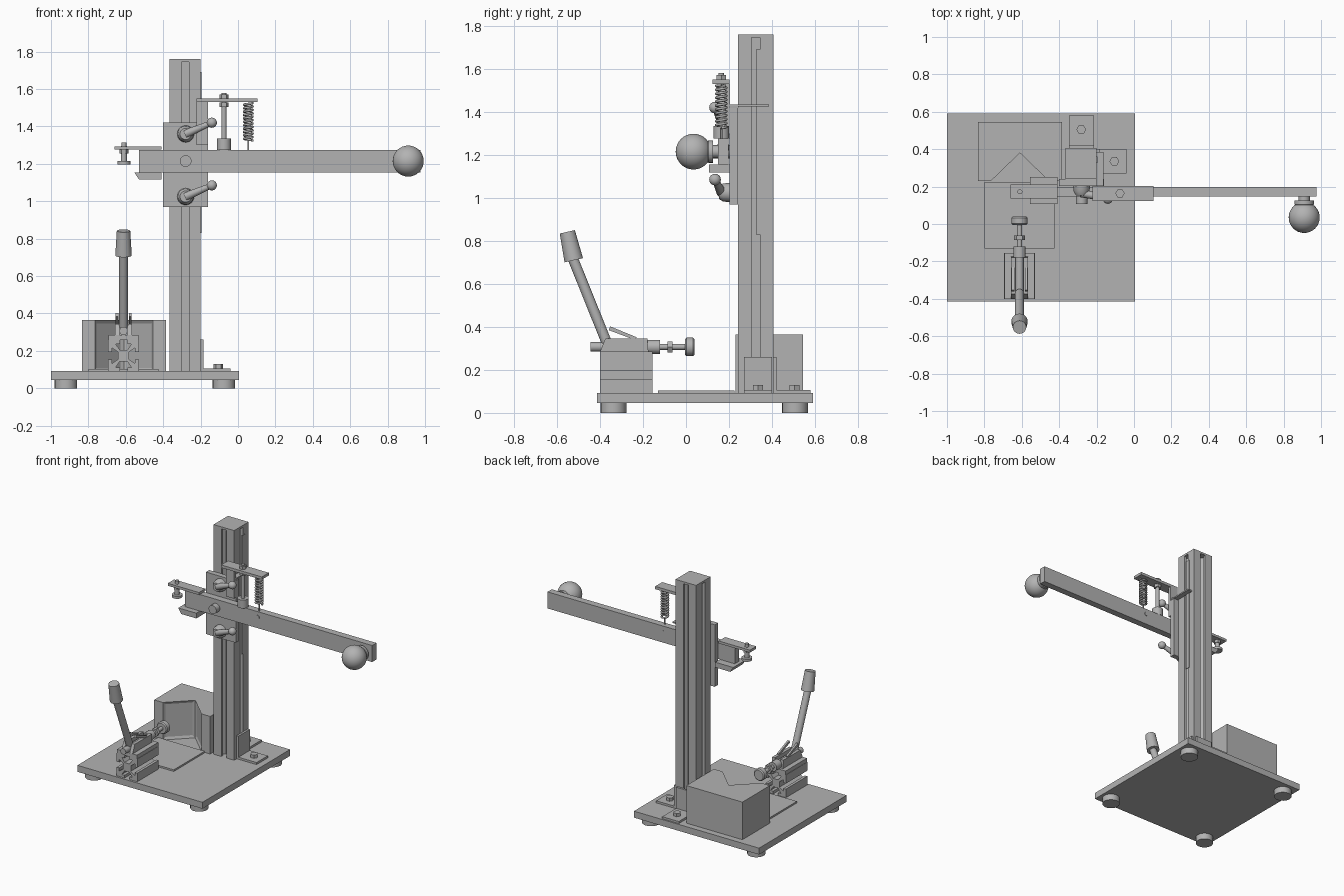
import bpy, bmesh, math
from mathutils import Vector

cube = bpy.data.objects.get("Cube")
if cube:
    bpy.data.objects.remove(cube, do_unlink=True)

grey = bpy.data.materials.new("machine_grey")
grey.use_nodes = True
grey.diffuse_color = (0.45, 0.45, 0.45, 1)
grey.node_tree.nodes["Principled BSDF"].inputs["Base Color"].default_value = grey.diffuse_color


def finish(name, bm, smooth=False):
    bmesh.ops.recalc_face_normals(bm, faces=bm.faces[:])
    mesh = bpy.data.meshes.new(name)
    bm.to_mesh(mesh)
    bm.free()
    mesh.materials.append(grey)
    ob = bpy.data.objects.new(name, mesh)
    bpy.context.collection.objects.link(ob)
    if smooth:
        bpy.ops.object.select_all(action='DESELECT')
        bpy.context.view_layer.objects.active = ob
        ob.select_set(True)
        bpy.ops.object.shade_smooth_by_angle(angle=math.radians(35))
    return ob


def prism(name, pts, axis, lo, hi):
    """Extrude a 2D outline along x, y or z."""
    place = {'x': lambda p, t: (t, p[0], p[1]),
             'y': lambda p, t: (p[0], t, p[1]),
             'z': lambda p, t: (p[0], p[1], t)}[axis]
    bm = bmesh.new()
    rings = [[bm.verts.new(place(p, t)) for p in pts] for t in (lo, hi)]
    for ring in rings:
        bm.faces.new(ring)
    for i in range(len(pts)):
        j = (i + 1) % len(pts)
        bm.faces.new((rings[0][i], rings[0][j], rings[1][j], rings[1][i]))
    return finish(name, bm)


def box(name, x, y, z):
    return prism(name, [(x[0], y[0]), (x[1], y[0]), (x[1], y[1]), (x[0], y[1])], 'z', *z)


def turned(name, start, direction, profile, sides=24):
    """Lathe a (distance, radius) profile about an axis."""
    rot = Vector(direction).to_track_quat('Z', 'Y')
    bm = bmesh.new()
    rings = []
    for d, r in profile:
        rings.append([bm.verts.new(Vector(start) + rot @ Vector(
            (r * math.cos(a), r * math.sin(a), d)))
            for a in (math.tau * i / sides for i in range(sides))])
    for a, b in zip(rings, rings[1:]):
        for i in range(sides):
            j = (i + 1) % sides
            bm.faces.new((a[i], a[j], b[j], b[i]))
    bm.faces.new(rings[0])
    bm.faces.new(rings[-1])
    return finish(name, bm, sides > 6)


def rod(name, a, b, r1, r2=None, sides=24):
    d = Vector(b) - Vector(a)
    return turned(name, a, d, [(0, r1), (d.length, r2 or r1)], sides)


def ball(name, centre, r):
    bm = bmesh.new()
    bmesh.ops.create_uvsphere(bm, u_segments=32, v_segments=16, radius=r)
    bmesh.ops.translate(bm, verts=bm.verts[:], vec=centre)
    return finish(name, bm, True)


def slotted(cx, cy, h=0.0825):
    """Square outline with a T-slot in each side."""
    side = [(h, -h), (h, -0.02), (h - 0.02, -0.02), (h - 0.02, -0.042), (h - 0.052, -0.02),
            (h - 0.052, 0.02), (h - 0.02, 0.042), (h - 0.02, 0.02), (h, 0.02)]
    out = []
    for c, s in ((1, 0), (0, 1), (-1, 0), (0, -1)):
        out += [(cx + u * c - v * s, cy + u * s + v * c) for u, v in side]
    return out


# Base plate, feet and mat
T = 0.092
box("base_plate", (-1, 0.005), (-0.415, 0.59), (0.045, T))
for i, x in enumerate((-0.92, -0.075)):
    for j, y in enumerate((-0.337, 0.507)):
        rod(f"foot_{i}{j}", (x, y, 0), (x, y, 0.045), 0.06)
box("work_mat", (-0.8, -0.425), (-0.13, 0.225), (T, 0.104))

# Slotted column with cap, scale and pointer
CX, CY = -0.2825, 0.3235
prism("column", slotted(CX, CY), 'z', T, 1.745)
box("column_cap", (-0.365, -0.2), (0.241, 0.406), (1.745, 1.76))
box("scale_strip", (-0.2, -0.196), (0.325, 0.36), (0.83, 1.69))
box("scale_pointer", (-0.2, -0.163), (0.205, 0.386), (1.425, 1.435))

# Angle brackets holding the column
box("side_bracket_foot", (-0.2, -0.04), (0.27, 0.4), (T, 0.107))
box("side_bracket_upright", (-0.2, -0.185), (0.27, 0.4), (T, 0.26))
box("rear_bracket_foot", (-0.348, -0.215), (0.406, 0.58), (T, 0.107))
box("rear_bracket_upright", (-0.348, -0.215), (0.406, 0.421), (T, 0.26))
for i, (x, y) in enumerate(((-0.105, 0.335), (-0.282, 0.505))):
    rod(f"bracket_bolt_{i}", (x, y, 0.107), (x, y, 0.13), 0.026, sides=6)

# V block with recessed jaw faces
vee = prism("vee_block", [(-0.835, 0.23), (-0.765, 0.23), (-0.61, 0.38), (-0.455, 0.23),
                          (-0.385, 0.23), (-0.385, 0.545), (-0.835, 0.545)], 'z', T, 0.365)
bm = bmesh.new()
bm.from_mesh(vee.data)
jaws = [f for f in bm.faces if abs(f.normal.x) > 0.3 and abs(f.normal.y) > 0.3]
bmesh.ops.inset_individual(bm, faces=jaws, thickness=0.025, depth=-0.008)
bm.to_mesh(vee.data)
bm.free()

# Carriage and its two clamping handles
box("carriage_plate", (-0.4, -0.16), (0.203, 0.241), (0.97, 1.42))
for i, z in enumerate((1.025, 1.36)):
    turned(f"handle_hub_{i}", (-0.28, 0.203, z), (0, -1, 0),
           [(0, 0.045), (0.03, 0.042), (0.05, 0.03)])
    tip = (-0.14, 0.135, z + 0.06)
    rod(f"handle_bar_{i}", (-0.28, 0.165, z), tip, 0.023, 0.014)
    ball(f"handle_knob_{i}", tip, 0.027)

# Swinging arm, pivot and ball grip
AY, AZ = 0.172, 1.215
box("arm", (-0.53, 0.975), (0.148, 0.197), (1.155, 1.275))
rod("arm_pivot", (-0.28, 0.107, AZ), (-0.28, 0.21, AZ), 0.031)
turned("grip_neck", (0.91, 0.15, AZ), (0, -1, 0),
       [(0, 0.03), (0.025, 0.03), (0.025, 0.052), (0.045, 0.052), (0.06, 0.04)])
ball("grip_ball", (0.91, 0.035, AZ), 0.083)

# Holder at the arm end
box("holder_top_plate", (-0.66, -0.41), (0.137, 0.21), (1.276, 1.294))
prism("holder_lower_jaw", [(-0.53, 1.117), (-0.41, 1.117), (-0.41, 1.155), (-0.555, 1.155)],
      'y', 0.107, 0.25)
turned("holder_screw", (-0.61, AY, 1.197), (0, 0, 1),
       [(0, 0.035), (0.018, 0.035), (0.018, 0.016), (0.098, 0.016), (0.098, 0.013), (0.118, 0.013)])
rod("holder_screw_collar", (-0.61, AY, 1.255), (-0.61, AY, 1.276), 0.024, sides=6)

# Spring bracket, stop bolt and return spring
box("spring_bracket_upright", (-0.222, -0.16), (0.18, 0.205), (1.3, 1.53))
box("spring_bracket_plate", (-0.222, 0.105), (0.123, 0.203), (1.53, 1.55))
SY = 0.164
rod("stop_collar", (-0.075, SY, 1.275), (-0.075, SY, 1.335), 0.037)
rod("stop_bolt", (-0.075, SY, 1.32), (-0.075, SY, 1.58), 0.013)
for i, z in enumerate((1.505, 1.55)):
    rod(f"stop_nut_{i}", (-0.075, SY, z), (-0.075, SY, z + 0.022), 0.025, sides=6)
rod("spring_hook", (0.055, SY, 1.265), (0.055, SY, 1.325), 0.005, sides=12)
rod("spring_pin", (0.055, 0.145, 1.235), (0.055, 0.2, 1.235), 0.014)
coil = bpy.data.curves.new("coil_path", 'CURVE')
coil.dimensions = '3D'
coil.bevel_depth = 0.0065
coil.bevel_resolution = 2
coil.use_fill_caps = True
turns, steps = 11, 20
path = coil.splines.new('POLY')
path.points.add(turns * steps)
for i, p in enumerate(path.points):
    a = math.tau * i / steps
    p.co = (0.055 + 0.023 * math.cos(a), SY + 0.023 * math.sin(a),
            1.325 + 0.2 * i / (turns * steps), 1)
coil.materials.append(grey)
bpy.context.collection.objects.link(bpy.data.objects.new("return_spring", coil))

# Toggle clamp on a slotted block
KX, KZ = -0.612, 0.307
prism("clamp_block", slotted(KX, 0.1745), 'y', -0.4, -0.155)
box("clamp_flange", (KX - 0.08, KX + 0.08), (-0.4, -0.155), (0.257, 0.285))
for s in (-1, 1):
    xs = sorted((KX + s * 0.022, KX + s * 0.045))
    prism("clamp_cheek_" + ("left" if s > 0 else "right"),
          [(-0.4, 0.285), (-0.175, 0.285), (-0.18, 0.345), (-0.375, 0.345)], 'x', *xs)
    xs = sorted((KX + s * 0.028, KX + s * 0.042))
    prism("clamp_link_" + ("left" if s > 0 else "right"),
          [(-0.36, 0.385), (-0.235, 0.338), (-0.23, 0.352), (-0.352, 0.402)], 'x', *xs)
turned("plunger", (KX, -0.445, KZ), (0, 1, 0),
       [(0, 0.022), (0.265, 0.022), (0.265, 0.033), (0.325, 0.033), (0.325, 0.014), (0.44, 0.014),
        (0.44, 0.036), (0.447, 0.043), (0.478, 0.043), (0.485, 0.036)])
rod("plunger_nut", (KX, -0.085, KZ), (KX, -0.062, KZ), 0.03, sides=6)
rod("clamp_lever", (KX, -0.37, 0.33), (KX, -0.525, 0.715), 0.024)
rod("lever_grip", (KX, -0.522, 0.71), (KX, -0.552, 0.842), 0.044, 0.036)
